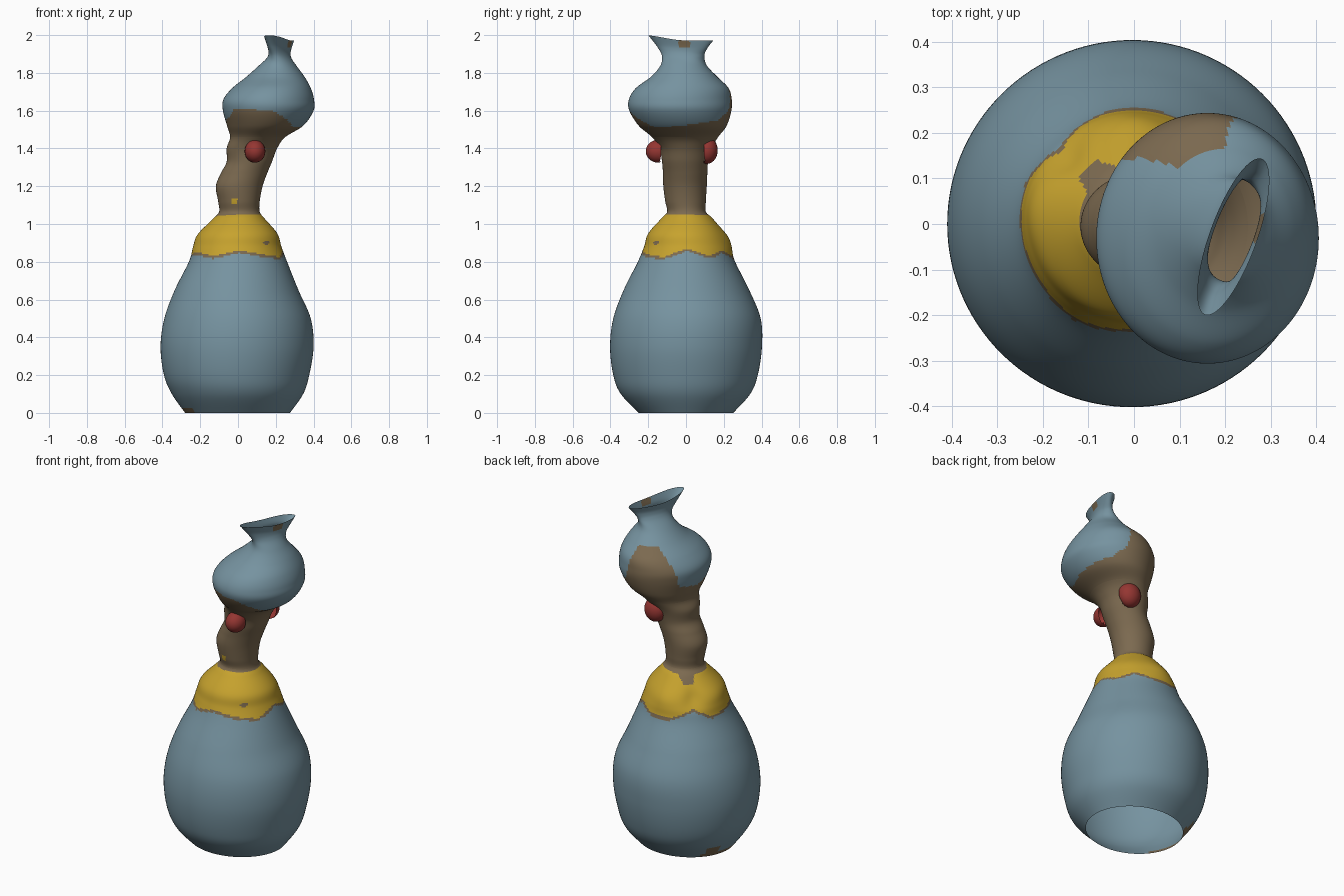
import bpy, bmesh, math

if "Cube" in bpy.data.objects:
    bpy.data.objects.remove(bpy.data.objects["Cube"])

SEG, SUB = 120, 9


def material(name, rgb):
    m = bpy.data.materials.new(name)
    m.diffuse_color = (*rgb, 1)
    m.use_nodes = True
    m.node_tree.nodes["Principled BSDF"].inputs["Base Color"].default_value = m.diffuse_color
    return m


MATS = [material("slate blue", (0.18, 0.29, 0.35)), material("brown", (0.20, 0.143, 0.08)),
        material("yellow", (0.57, 0.365, 0.027)), material("red", (0.30, 0.037, 0.032))]
BLUE, BROWN, YELLOW, RED = range(4)


def spline(rows, sub=SUB):
    """Catmull-Rom through rows of numbers."""
    out = []
    for i in range(len(rows) - 1):
        p = [rows[max(0, min(len(rows) - 1, i + k))] for k in (-1, 0, 1, 2)]
        for s in range(sub):
            t = s / sub
            out.append([0.5 * (2 * b + (c - a) * t + (2 * a - 5 * b + 4 * c - d) * t * t
                               + (3 * b - a - 3 * c + d) * t ** 3) for a, b, c, d in zip(*p)])
    return out + [list(rows[-1])]


def around(table, deg):
    """Periodic lookup of a height by angle."""
    deg = (deg + 180) % 360 - 180
    pts = table + [(table[0][0] + 360, table[0][1])]
    for (a, u), (b, v) in zip(pts, pts[1:]):
        if a <= deg <= b:
            return u + (v - u) * (deg - a) / (b - a)
    return table[0][1]


def loft(name, rows, rule, warp=None):
    """Open shell. Rows are z, x centre, y centre, x radius, y radius, twist."""
    bm = bmesh.new()
    rings = []
    for z, cx, cy, rx, ry, tw in rows:
        c, s = math.cos(math.radians(tw)), math.sin(math.radians(tw))
        ring = []
        for k in range(SEG):
            a = 2 * math.pi * k / SEG
            u, v, h = rx * math.cos(a), ry * math.sin(a), z
            x, y = u * c - v * s, u * s + v * c
            if warp:
                x, y, h = warp(x, y, z, math.degrees(a))
            ring.append(bm.verts.new((cx + x, cy + y, h)))
        rings.append(ring)
    for i in range(len(rings) - 1):
        for k in range(SEG):
            j = (k + 1) % SEG
            f = bm.faces.new((rings[i][k], rings[i][j], rings[i + 1][j], rings[i + 1][k]))
            f.material_index = rule(f.calc_center_median(), 360 * (k + 0.5) / SEG)
    return finish(name, bm)


def finish(name, bm):
    me = bpy.data.meshes.new(name)
    bm.to_mesh(me)
    bm.free()
    for m in MATS:
        me.materials.append(m)
    ob = bpy.data.objects.new(name, me)
    bpy.context.collection.objects.link(ob)
    bpy.ops.object.select_all(action='DESELECT')
    bpy.context.view_layer.objects.active = ob
    ob.select_set(True)
    bpy.ops.object.shade_smooth_by_angle(angle=math.radians(45))
    return ob


# Silhouettes: z, left, right, front, back
BODY = [(0, -.28, .275, -.25, .25), (.1, -.35, .345, -.345, .34), (.2, -.392, .377, -.385, .38),
        (.35, -.41, .40, -.402, .402), (.5, -.39, .385, -.385, .395), (.65, -.335, .32, -.33, .335),
        (.8, -.26, .26, -.255, .26), (.88, -.235, .23, -.222, .235), (.95, -.205, .208, -.20, .20),
        (1.03, -.13, .14, -.13, .14), (1.065, -.10, .115, -.10, .105)]
NECK = [(1.12, -.105, .115, -.11, .105), (1.2, -.117, .13, -.12, .11), (1.27, -.09, .155, -.122, .113),
        (1.33, -.06, .18, -.127, .117), (1.4, -.06, .207, -.14, .135)]
HEAD = [(1.46, -.042, .25, -.18, .17), (1.52, -.058, .345, -.25, .215), (1.6, -.08, .40, -.30, .24),
        (1.66, -.077, .402, -.302, .242), (1.72, -.03, .385, -.265, .225), (1.78, .045, .352, -.185, .165),
        (1.84, .112, .308, -.135, .11)]
# Flattened, twisted mouth: z, x centre, y centre, short radius, long radius, twist
MOUTH = [(1.89, .219, -.015, .055, .115, -14), (1.935, .22, -.02, .044, .14, -20),
         (1.985, .218, -.028, .052, .182, -20)]
full = spline([(z, (l + r) / 2, (f + b) / 2, (r - l) / 2, (b - f) / 2, 0)
               for z, l, r, f, b in BODY + NECK + HEAD] + MOUTH)
neck_at = (len(BODY) - 1) * SUB
head_at = (len(BODY) + len(NECK)) * SUB

# Wavy colour borders: angle, height
COLLAR_LOW = [(-180, .84), (-150, .85), (-120, .83), (-90, .86), (-60, .84), (-30, .825), (0, .87),
              (30, .83), (50, .86), (75, .83), (105, .83), (135, .88), (160, .83)]
COLLAR_TOP = [(-180, 1.04), (-90, 1.05), (0, 1.05), (108, 1.045), (122, 1.0), (140, 1.0), (150, 1.04)]
CAP_LOW = [(-180, 1.54), (-150, 1.57), (-138, 1.61), (-85, 1.60), (-60, 1.55), (-40, 1.51),
           (0, 1.52), (50, 1.55), (70, 1.60), (80, 1.72), (90, 1.78), (130, 1.78), (138, 1.73), (146, 1.57)]


def body_rule(p, a):
    if p.z < .03 and 138 < a < 215 or p.z < .07 and 145 < a < 160:   # worn patch at the foot
        return BROWN
    low = around(COLLAR_LOW, a)
    if p.z < low - .014:
        return BLUE
    spot = p.y < 0 and math.hypot(p.x - .15, p.z - .9) < .015
    return BROWN if p.z < low or spot or p.z > around(COLLAR_TOP, a) else YELLOW


def neck_rule(p, a):
    return YELLOW if p.y < 0 and abs(p.x + .02) < .016 and abs(p.z - 1.12) < .014 else BROWN


def head_rule(p, a):
    chip = p.x > .22 and abs(p.y + .01) < .03 and p.z > 1.935        # worn chip on the rim
    return BROWN if chip or p.z < around(CAP_LOW, a) else BLUE


def collar_groove(x, y, z, a):
    k = math.exp(-((z - .93) / .06) ** 2)
    s = 1 + k * (.06 * math.exp(-((a - 92) / 20) ** 2) + .03 * math.exp(-((a - 172) / 20) ** 2)
                 - .10 * math.exp(-((a - 135) / 15) ** 2))
    return x * s, y * s, z


def rim_tilt(x, y, z, a):
    k = max(0, min(1, (z - 1.9) / .08))
    return x, y, z - .08 * k * y - .012 * k * math.cos(math.pi * y / .36) ** 2


# Hollow shell: round body with collar, leaning neck, bulb head with open mouth
loft("body_and_collar", full[:neck_at + 1], body_rule, collar_groove)
loft("neck", full[neck_at:head_at + 1], neck_rule)
loft("head_and_mouth", full[head_at:], head_rule, rim_tilt)


# Red eyes on both sides of the neck
def eye(name, centre, radii):
    bm = bmesh.new()
    bmesh.ops.create_uvsphere(bm, u_segments=24, v_segments=14, radius=1)
    for v in bm.verts:
        v.co = [c + r * q for c, r, q in zip(centre, radii, v.co)]
    for f in bm.faces:
        f.material_index = RED
    # Keep only the half facing away from the neck
    side = 1 if centre[1] > 0 else -1
    bmesh.ops.delete(bm, geom=[v for v in bm.verts if (v.co.y - centre[1]) * side < -.02], context='VERTS')
    finish(name, bm)


eye("front_eye", (.09, -.148, 1.385), (.055, .065, .06))
eye("back_eye", (.125, .11, 1.39), (.066, .058, .072))
